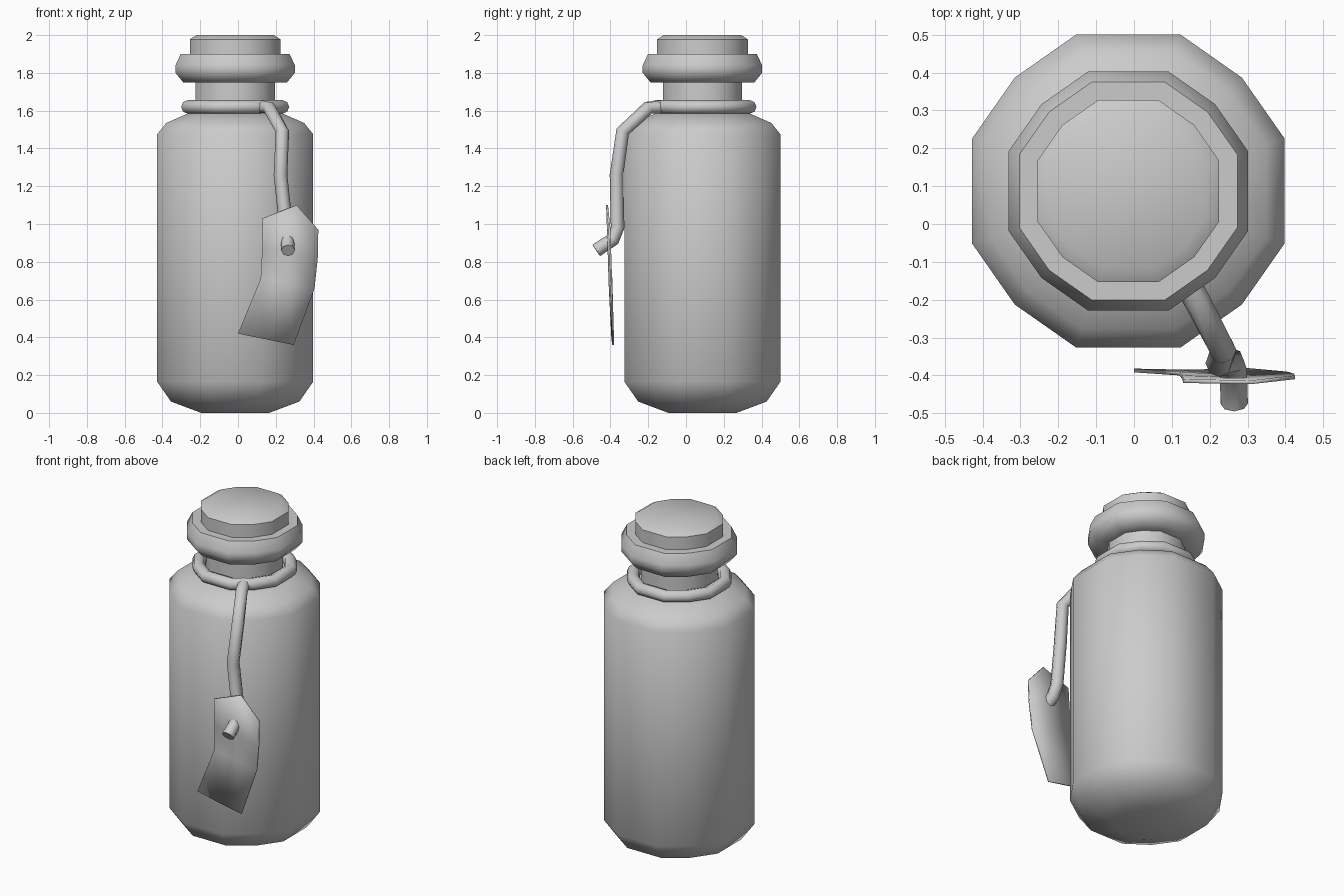
import bpy, bmesh, math
from mathutils import Vector

if "Cube" in bpy.data.objects:
    bpy.data.objects.remove(bpy.data.objects["Cube"])

CX, CY = -0.015, 0.087   # bottle axis
K, D = 0.335, 0.726      # slightly uneven twelve-sided outline


def finish(name, bm, angle=40):
    bmesh.ops.recalc_face_normals(bm, faces=bm.faces)
    me = bpy.data.meshes.new(name)
    bm.to_mesh(me)
    bm.free()
    ob = bpy.data.objects.new(name, me)
    bpy.context.collection.objects.link(ob)
    bpy.ops.object.select_all(action='DESELECT')
    ob.select_set(True)
    bpy.context.view_layer.objects.active = ob
    bpy.ops.object.shade_smooth_by_angle(angle=math.radians(angle))
    return ob


def bridge(bm, a, b):
    n = len(a)
    for i in range(n):
        bm.faces.new((a[i], a[(i + 1) % n], b[(i + 1) % n], b[i]))


def lathe(name, profile, closed=False, angle=40):
    bm = bmesh.new()
    rings = []
    for r, z in profile:
        ring = []
        for q in range(4):
            c, s = (1, 0, -1, 0)[q], (0, 1, 0, -1)[q]
            for x, y in ((1, K), (D, D), (K, 1)):
                ring.append(bm.verts.new((CX + r * (x * c - y * s), CY + r * (x * s + y * c), z)))
        rings.append(ring)
    for a, b in zip(rings, rings[1:]):
        bridge(bm, a, b)
    if closed:
        bridge(bm, rings[-1], rings[0])
    else:
        bm.faces.new(rings[0])
        bm.faces.new(rings[-1])
    return finish(name, bm, angle)


def tube(name, path, radius, sides=8):
    bm = bmesh.new()
    pts = [Vector(p) for p in path]
    rings = []
    for i, p in enumerate(pts):
        t = (pts[min(i + 1, len(pts) - 1)] - pts[max(i - 1, 0)]).normalized()
        u = t.cross(Vector((1, 0, 0))).normalized()
        v = t.cross(u)
        rings.append([bm.verts.new(p + radius * (u * math.cos(a) + v * math.sin(a)))
                      for a in (2 * math.pi * k / sides for k in range(sides))])
    for a, b in zip(rings, rings[1:]):
        bridge(bm, a, b)
    bm.faces.new(rings[0])
    bm.faces.new(rings[-1])
    return finish(name, bm, 50)


# Bottle body with shoulder and neck
lathe("bottle_body", [(0.18, 0), (0.34, 0.06), (0.413, 0.165), (0.413, 1.475),
                      (0.365, 1.535), (0.25, 1.585), (0.21, 1.59), (0.21, 1.80)])
# Rounded lip
lathe("bottle_lip", [(0.20, 1.75), (0.275, 1.75), (0.316, 1.80), (0.316, 1.84),
                     (0.288, 1.90), (0.20, 1.90)], angle=55)
# Cork
lathe("cork", [(0.24, 1.86), (0.24, 1.978), (0.205, 2.0)], angle=50)

# Cord loop around the neck
lathe("cord_loop", [(0.25 + 0.036 * math.cos(k * math.pi / 4),
                     1.62 + 0.036 * math.sin(k * math.pi / 4)) for k in range(8)],
      closed=True, angle=60)

# Hanging cord that passes through the tag
tube("hanging_cord", [(0.12, -0.115, 1.62), (0.165, -0.20, 1.615), (0.235, -0.335, 1.49),
                      (0.225, -0.368, 1.26), (0.255, -0.362, 0.98),
                      (0.262, -0.385, 0.92), (0.265, -0.475, 0.86)], 0.036)

# Paper tag: rows of left, middle, right points
rows = [[(0.13, -0.415, 1.03), (0.31, -0.418, 1.10), (0.425, -0.405, 0.97)],
        [(0.128, -0.405, 0.86), (0.28, -0.41, 0.86), (0.422, -0.40, 0.82)],
        [(0.12, -0.395, 0.71), (0.265, -0.405, 0.69), (0.405, -0.395, 0.66)],
        [(0.0, -0.387, 0.42), (0.148, -0.39, 0.39), (0.295, -0.385, 0.36)]]
bm = bmesh.new()
grid = [[bm.verts.new(p) for p in row] for row in rows]
for a, b in zip(grid, grid[1:]):
    for i in range(2):
        bm.faces.new((a[i], b[i], b[i + 1], a[i + 1]))
tag = finish("paper_tag", bm)
mod = tag.modifiers.new("thickness", 'SOLIDIFY')
mod.thickness = 0.01
mod.offset = 0
